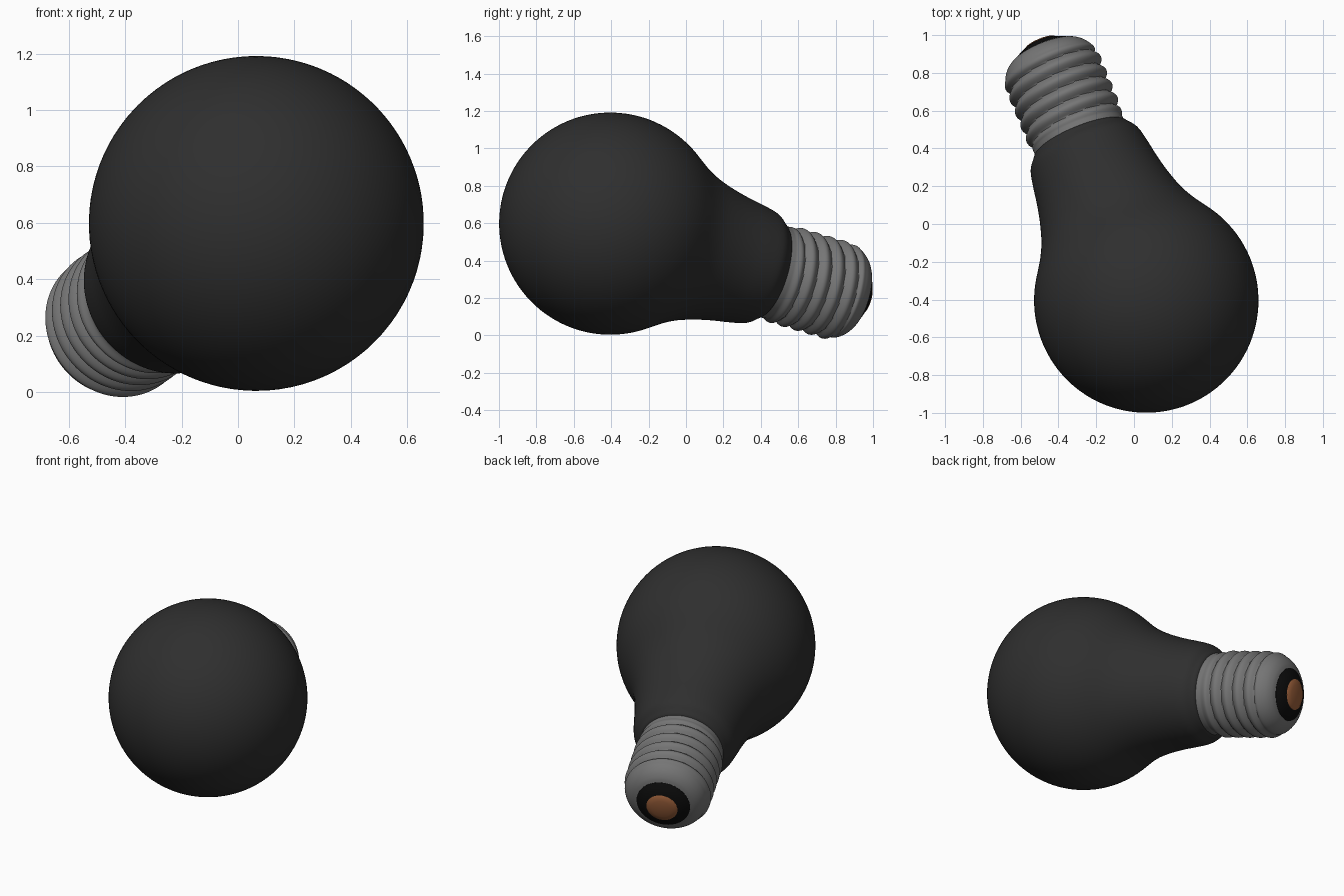
import bpy, bmesh, math
from mathutils import Vector, Matrix

if "Cube" in bpy.data.objects:
    bpy.data.objects.remove(bpy.data.objects["Cube"])

CENTRE = Vector((0.065, -0.405, 0.598))      # centre of the round glass
AXIS = Vector((-0.41, 1.0, -0.295)).normalized()
UP = (Vector((0, 0, 1)) - AXIS * AXIS.z).normalized()
SIDE = AXIS.cross(UP)
R = 0.594
SEG = 96


def material(name, rgb):
    m = bpy.data.materials.new(name)
    m.diffuse_color = (*rgb, 1)
    m.use_nodes = True
    m.node_tree.nodes["Principled BSDF"].inputs["Base Color"].default_value = m.diffuse_color
    return m


def smooth_curve(pts, n=5):
    """Catmull-Rom curve through profile points."""
    p = [Vector(q) for q in pts]
    p = [2 * p[0] - p[1]] + p + [2 * p[-1] - p[-2]]
    out = []
    for a, b, c, d in zip(p, p[1:], p[2:], p[3:]):
        for i in range(n):
            t = i / n
            out.append(0.5 * (2 * b + (c - a) * t + (2 * a - 5 * b + 4 * c - d) * t * t
                              + (3 * b - a - 3 * c + d) * t ** 3))
    return out + [p[-2]]


def lathe(name, profile, mat, bump=None):
    """Revolve (distance along axis, radius) points; bump adds radius by (s, angle)."""
    bm = bmesh.new()
    rings = []
    for s, r in profile:
        if r < 1e-5:
            rings.append([bm.verts.new(CENTRE + AXIS * s)])
            continue
        ring = []
        for i in range(SEG):
            a = math.tau * i / SEG
            rr = r + (bump(s, a) if bump else 0)
            ring.append(bm.verts.new(CENTRE + AXIS * s + (UP * math.cos(a) + SIDE * math.sin(a)) * rr))
        rings.append(ring)
    for a, b in zip(rings, rings[1:]):
        for i in range(SEG):
            j = (i + 1) % SEG
            quad = [a[i % len(a)], a[j % len(a)], b[j % len(b)], b[i % len(b)]]
            bm.faces.new(list(dict.fromkeys(quad)))
    bmesh.ops.recalc_face_normals(bm, faces=bm.faces)
    me = bpy.data.meshes.new(name)
    bm.to_mesh(me)
    bm.free()
    ob = bpy.data.objects.new(name, me)
    bpy.context.collection.objects.link(ob)
    me.materials.append(mat)
    bpy.ops.object.select_all(action='DESELECT')
    ob.select_set(True)
    bpy.context.view_layer.objects.active = ob
    bpy.ops.object.shade_smooth_by_angle(angle=math.radians(40))
    return ob


dark = material("dark_glass", (0.028, 0.028, 0.028))
metal = material("grey_metal", (0.18, 0.18, 0.18))
black = material("black_insulator", (0.004, 0.004, 0.004))
copper = material("copper", (0.34, 0.12, 0.045))

# Glass bulb: sphere flowing into a flared neck with a rounded lip
ball = [(-R * math.cos(t), R * math.sin(t)) for t in
        (math.radians(125) * i / 40 for i in range(40))]
ball[0] = (-R, 0)
neck = smooth_curve([(0.341, 0.487), (0.42, 0.438), (0.5, 0.400), (0.6, 0.368), (0.7, 0.345),
                     (0.8, 0.328), (0.87, 0.314), (0.905, 0.300), (0.935, 0.277),
                     (0.955, 0.262), (0.965, 0.245)])
lathe("glass_bulb", ball + [tuple(p) for p in neck], dark)


# Screw sleeve: plain collar, helical thread, rounded shoulder
def thread(s, a):
    fade = max(0, min(1, (s - 0.99) / 0.05)) * max(0, min(1, (1.41 - s) / 0.05))
    phase = math.pi * ((s - 1.313) / 0.08 - a / math.tau)
    return fade * (0.027 * abs(math.cos(phase)) - 0.012)


sleeve = [(0.94, 0.252)] + [(0.95 + 0.44 * i / 88, 0.253) for i in range(89)]
sleeve += [tuple(p) for p in smooth_curve([(1.395, 0.252), (1.42, 0.242), (1.45, 0.219),
                                           (1.472, 0.190), (1.483, 0.163)], 4)]
lathe("screw_sleeve", sleeve, metal, thread)

# Black insulator cone around the contact
lathe("insulator", [(1.47, 0.166), (1.484, 0.163), (1.50, 0.138), (1.522, 0.094), (1.522, 0)], black)

# Copper contact button
lathe("contact", [(1.51, 0.095), (1.522, 0.095), (1.529, 0.085), (1.535, 0.06),
                  (1.539, 0.03), (1.54, 0)], copper)
